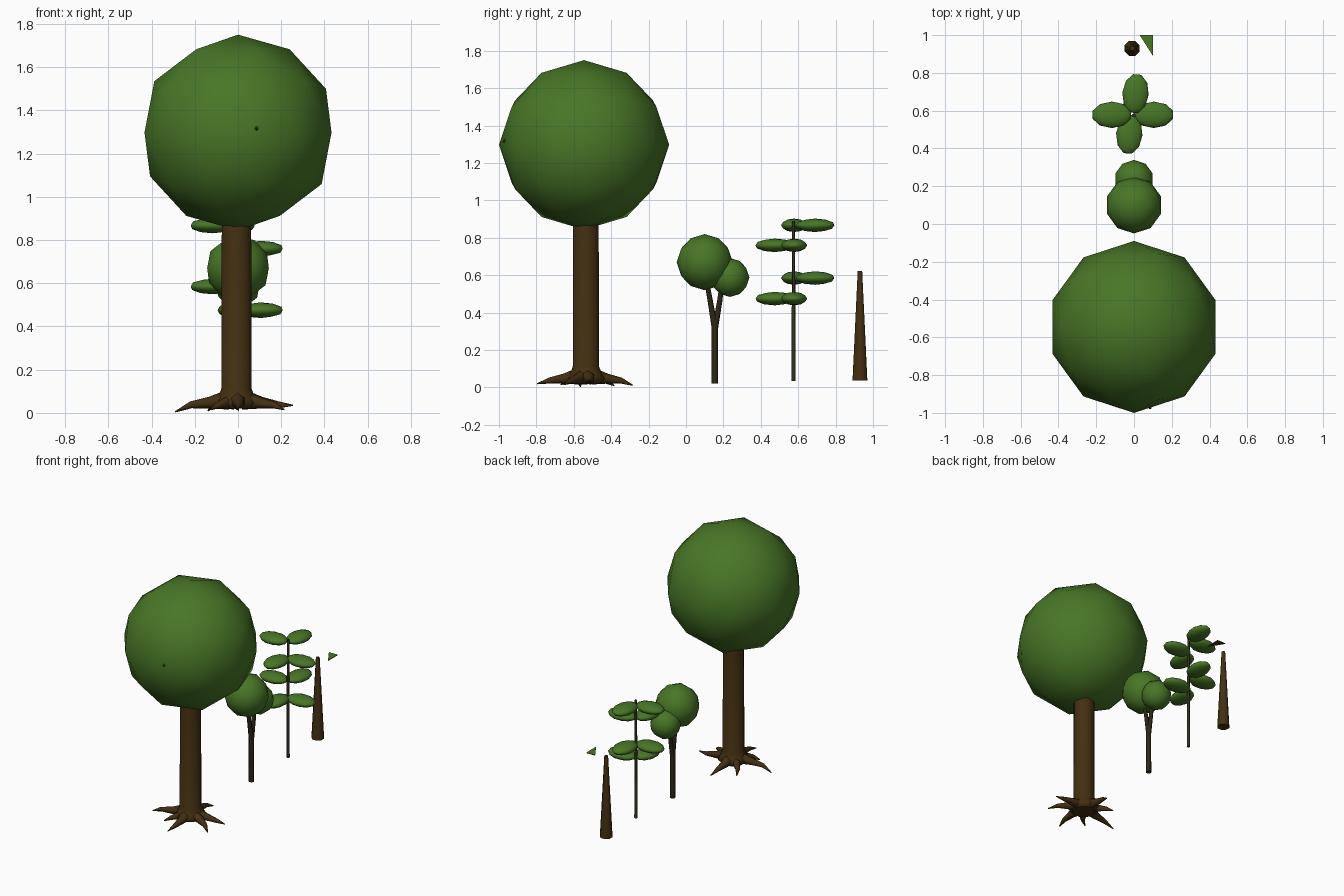
import bpy, bmesh, math
from mathutils import Vector

if "Cube" in bpy.data.objects:
    bpy.data.objects.remove(bpy.data.objects["Cube"])


def material(name, col):
    m = bpy.data.materials.new(name)
    m.diffuse_color = (*col, 1)
    m.use_nodes = True
    m.node_tree.nodes["Principled BSDF"].inputs["Base Color"].default_value = m.diffuse_color
    return m


GREEN = material("leaf green", (0.065, 0.18, 0.02))
BROWN = material("bark brown", (0.058, 0.029, 0.006))
DARK = material("dark bark", (0.026, 0.019, 0.008))
STEM = material("stem brown", (0.035, 0.03, 0.015))


def finish(name, bm, mat, smooth=True):
    bmesh.ops.recalc_face_normals(bm, faces=bm.faces)
    me = bpy.data.meshes.new(name)
    bm.to_mesh(me)
    bm.free()
    me.materials.append(mat)
    for p in me.polygons:
        p.use_smooth = smooth and len(p.vertices) < 5
    ob = bpy.data.objects.new(name, me)
    bpy.context.collection.objects.link(ob)
    return ob


def ball(name, loc, size, turn=0):
    bm = bmesh.new()
    bmesh.ops.create_icosphere(bm, subdivisions=2, radius=1)
    ob = finish(name, bm, GREEN)
    ob.location, ob.scale = loc, size
    ob.rotation_euler.z = math.radians(turn)
    return ob


def tube(name, pts, radii, mat, sides=6, smooth=True):
    """Sweep a round section with changing radius along a path."""
    bm = bmesh.new()
    pts = [Vector(p) for p in pts]
    rings = []
    for i, (p, r) in enumerate(zip(pts, radii)):
        d = (pts[min(i + 1, len(pts) - 1)] - pts[max(i - 1, 0)]).normalized()
        side = d.cross(Vector((0, 0, 1)))
        side = side.normalized() if side.length > 0.01 else Vector((1, 0, 0))
        up = side.cross(d)
        angs = [2 * math.pi * (k + 0.5) / sides for k in range(sides)]
        rings.append([bm.verts.new(p + r * (math.cos(a) * side + math.sin(a) * up)) for a in angs])
    for a, b in zip(rings, rings[1:]):
        for k in range(sides):
            j = (k + 1) % sides
            bm.faces.new((a[k], a[j], b[j], b[k]))
    bm.faces.new(rings[0])
    bm.faces.new(rings[-1])
    return finish(name, bm, mat, smooth)


# Large tree: trunk, canopy, twig tip
TX, TY = -0.007, -0.535
tube("large_trunk", [(TX, TY, z) for z in (0.02, 0.045, 0.07, 0.11, 1.0)],
     [0.075, 0.105, 0.09, 0.073, 0.07], BROWN, 12)
ball("large_canopy", (0, -0.545, 1.297), (0.455, 0.455, 0.453))
tube("twig_tip", [(0.02, TY, 0.95), (0.086, -0.975, 1.32)], [0.03, 0.008], BROWN)

# Roots: direction in degrees, length, tip height
for i, (ang, length, tip) in enumerate([(186, 0.285, 0.005), (270, 0.26, 0.02), (332, 0.25, 0.015),
                                        (4, 0.262, 0.035), (88, 0.25, 0.012), (131, 0.2, 0.01),
                                        (228, 0.18, 0.015)]):
    a = math.radians(ang)
    path = []
    for t, z, bend in ((0.15, 0.06, 0), (0.45, 0.047, 0.012), (0.75, 0.037, 0.012), (1, tip, 0)):
        r = t * length
        path.append((TX + r * math.cos(a) - bend * math.sin(a),
                     TY + r * math.sin(a) + bend * math.cos(a), z))
    tube(f"root_{i}", path, [0.045, 0.027, 0.016, 0.003], BROWN)

# Forked sapling
tube("sapling_trunk", [(0, 0.154, z) for z in (0.022, 0.33, 0.39)], [0.019, 0.018, 0.012], DARK, 8)
tube("sapling_branch_front", [(0, 0.154, 0.32), (0, 0.13, 0.46), (0, 0.105, 0.6)], [0.017, 0.014, 0.012], DARK)
tube("sapling_branch_back", [(0, 0.156, 0.32), (0, 0.18, 0.46), (0, 0.195, 0.58)], [0.016, 0.014, 0.012], DARK)
ball("sapling_canopy_front", (0, 0.1, 0.67), (0.15,) * 3)
ball("sapling_canopy_back", (0, 0.235, 0.588), (0.104,) * 3)

# Leafy seedling: two repeats of two crossed leaf tiers
SY = 0.575
tube("seedling_stem", [(0, SY, 0.035), (0, SY, 0.89)], [0.011, 0.008], STEM)
for i, (low, high) in enumerate([(0.475, 0.585), (0.76, 0.867)]):
    size = (0.107, 0.07, 0.036)
    ball(f"leaf_right_{i}", (0.105, SY + 0.003, low), size)
    ball(f"leaf_front_{i}", (-0.025, SY - 0.1, low), size, 85)
    ball(f"leaf_left_{i}", (-0.117, SY + 0.003, high), size)
    ball(f"leaf_back_{i}", (0.008, SY + 0.115, high), size, 85)

# Bare tapered sprout with a loose leaf flake
tube("sprout_trunk", [(-0.01, 0.93, 0.037), (-0.01, 0.93, 0.623)], [0.043, 0.013], BROWN, 8)
for name, z, mat in (("flake_top", 0.645, GREEN), ("flake_underside", 0.640, BROWN)):
    bm = bmesh.new()
    bm.faces.new([bm.verts.new(p) for p in ((0.03, 1.0, z), (0.1, 0.89, z), (0.1, 1.0, z))])
    finish(name, bm, mat, False)
